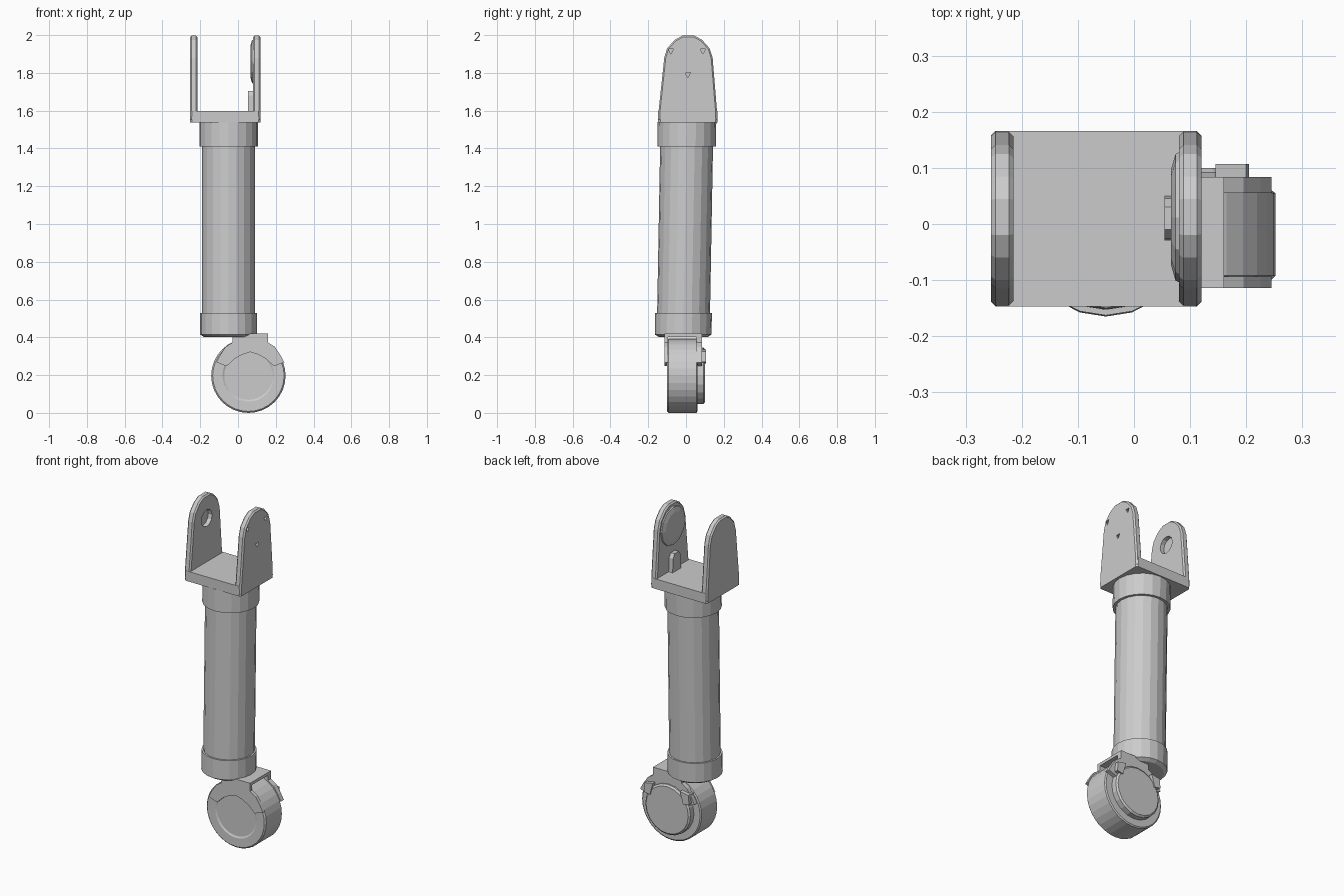
import bpy, bmesh, math
from mathutils import Vector

if "Cube" in bpy.data.objects:
    bpy.data.objects.remove(bpy.data.objects["Cube"])


def finish(name, bm, smooth=False):
    bmesh.ops.recalc_face_normals(bm, faces=bm.faces)
    me = bpy.data.meshes.new(name)
    bm.to_mesh(me)
    bm.free()
    ob = bpy.data.objects.new(name, me)
    bpy.context.collection.objects.link(ob)
    if smooth:
        bpy.ops.object.select_all(action='DESELECT')
        ob.select_set(True)
        bpy.context.view_layer.objects.active = ob
        bpy.ops.object.shade_smooth_by_angle(angle=math.radians(30))
    return ob


def rings(name, profile, sides, place):
    """Capped stack of rings; place(u, v, h) maps ring space to the world."""
    bm = bmesh.new()
    rows = []
    for r, h in profile:
        rows.append([bm.verts.new(place(r * math.cos(i * math.tau / sides),
                                        r * math.sin(i * math.tau / sides), h))
                     for i in range(sides)])
    for a, b in zip(rows, rows[1:]):
        for i in range(sides):
            j = (i + 1) % sides
            bm.faces.new((a[i], a[j], b[j], b[i]))
    bm.faces.new(rows[0])
    bm.faces.new(rows[-1])
    return finish(name, bm)


def prism(name, outline, place, h0, h1, bevel=0):
    bm = bmesh.new()
    face = bm.faces.new([bm.verts.new(place(u, v, h0)) for u, v in outline])
    ext = bmesh.ops.extrude_face_region(bm, geom=[face])
    shift = Vector(place(0, 0, h1)) - Vector(place(0, 0, h0))
    bmesh.ops.translate(bm, vec=shift,
                        verts=[g for g in ext['geom'] if isinstance(g, bmesh.types.BMVert)])
    ob = finish(name, bm)
    if bevel:
        m = ob.modifiers.new("bevel", 'BEVEL')
        m.width, m.segments, m.limit_method = bevel, 1, 'ANGLE'
        m.angle_limit = math.radians(50)
    return ob


def cut(target, cutter):
    cutter.hide_render = True
    cutter.hide_viewport = True
    m = target.modifiers.new("cut", 'BOOLEAN')
    m.operation, m.object, m.solver = 'DIFFERENCE', cutter, 'EXACT'


# Axis mappings: strut leans slightly in y, wheel turns about y, arms face x
def strut(u, v, h):
    return (-0.05 + u, -0.015 + (h - 0.41) * 0.018 + v, h)


def wheel_axis(u, v, h):
    return (0.055 + u, h, 0.197 + v)


def along_y(u, v, h):
    return (u, h, v)


def along_x(u, v, h):
    return (h, u, v)


def along_z(u, v, h):
    return (u, v, h)


def bolt_axis(u, v, h):
    return (h, 0.012 + u, 1.86 + v)


# Main tube and its collars
rings("main_tube", [(0.14, 0.5), (0.14, 1.45)], 20, strut)
rings("lower_collar", [(0.13, 0.402), (0.15, 0.415), (0.15, 0.53)], 20, strut)
rings("upper_collar", [(0.155, 1.41), (0.155, 1.54)], 20, strut)

# Yoke base plate with clipped corners
x0, x1, y0, y1, c = -0.255, 0.12, -0.147, 0.166, 0.011
prism("yoke_base", [(x0 + c, y0), (x1 - c, y0), (x1, y0 + c), (x1, y1 - c),
                    (x1 - c, y1), (x0 + c, y1), (x0, y1 - c), (x0, y0 + c)],
      along_z, 1.538, 1.598)

# Yoke arms, tapered with a rounded top
arm = [(-0.147, 1.545), (0.166, 1.545), (0.164, 1.6), (0.141, 1.88), (0.125, 1.93),
       (0.085, 1.975), (0.045, 1.997), (-0.02, 1.997), (-0.06, 1.975),
       (-0.1, 1.93), (-0.115, 1.88), (-0.145, 1.6)]
left_arm = prism("yoke_arm_left", arm, along_x, -0.255, -0.215, 0.008)
right_arm = prism("yoke_arm_right", arm, along_x, 0.08, 0.12, 0.008)

# Blind socket in the left arm and small pits in the right arm
cut(left_arm, rings("socket_cutter", [(0.05, -0.24), (0.05, -0.18)], 12, bolt_axis))
for i, (y, z) in enumerate([(0.01, 1.79), (-0.08, 1.915), (0.09, 1.915)]):
    tri = [(y - 0.014, z + 0.01), (y + 0.014, z + 0.012), (y, z - 0.016)]
    cut(right_arm, prism(f"pit_cutter_{i}", tri, along_x, 0.105, 0.14))

# Boss and stop tab on the inside of the right arm
rings("arm_boss", [(0.118, 0.085), (0.113, 0.074), (0.085, 0.066)], 12, bolt_axis)
prism("stop_tab", [(-0.03, 1.59), (0.05, 1.59), (0.045, 1.68), (0.03, 1.705),
                   (-0.01, 1.705), (-0.027, 1.68)], along_x, 0.054, 0.085)

# Wheel with shallow dished front, and back hub cap
rings("wheel", [(0.128, -0.094), (0.137, -0.099), (0.189, -0.1), (0.197, -0.092),
                (0.197, 0.055), (0.19, 0.06)], 32, wheel_axis)
rings("hub_cap", [(0.15, 0.05), (0.15, 0.092), (0.14, 0.1)], 20, wheel_axis)

# Fork straddling the wheel: arched cheek on each face and a top plate
half = [(0.095, 0.42), (0.095, 0.372), (0.13, 0.35), (0.16, 0.305), (0.18, 0.268),
        (0.125, 0.247), (0.085, 0.285), (0.045, 0.308)]
cheek = [(0.065 + u, z) for u, z in half] + [(0.065, 0.322)] + \
        [(0.065 - u, z) for u, z in reversed(half)]
prism("fork_cheek_front", cheek, along_y, -0.114, -0.094)
prism("fork_cheek_back", cheek, along_y, 0.055, 0.084)
prism("fork_top", [(-0.03, 0.403), (0.16, 0.403), (0.16, 0.42), (-0.03, 0.42)],
      along_y, -0.114, 0.084)

# Clip tips beside the hub cap
for side, sx in (("left", -1), ("right", 1)):
    tip = [(0.055 + sx * u, z) for u, z in
           [(0.09, 0.335), (0.145, 0.325), (0.15, 0.27), (0.11, 0.262)]]
    prism(f"hub_clip_{side}", tip, along_y, 0.06, 0.107)
